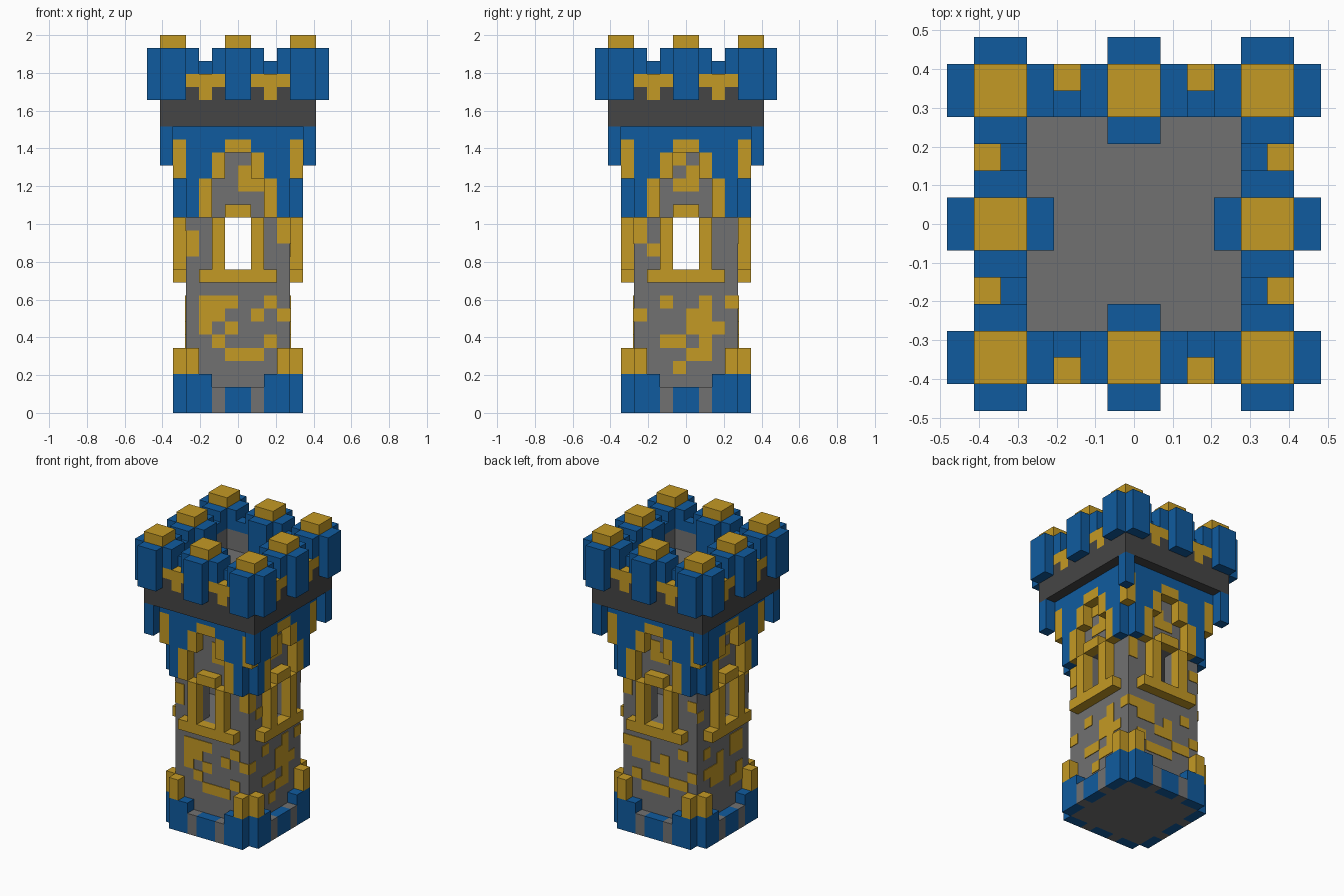
import bpy, bmesh
from mathutils import Matrix, Vector
from math import pi

if "Cube" in bpy.data.objects:
    bpy.data.objects.remove(bpy.data.objects["Cube"])

U = 2 / 29  # size of one block


def material(name, rgb):
    m = bpy.data.materials.new(name)
    m.use_nodes = True
    m.diffuse_color = (*rgb, 1)
    m.node_tree.nodes["Principled BSDF"].inputs["Base Color"].default_value = (*rgb, 1)
    return m


BLUE = material("blue", (0.005, 0.105, 0.345))
GOLD = material("gold", (0.55, 0.32, 0.018))
STONE = material("stone_grey", (0.165, 0.165, 0.165))
DARK = material("dark_grey", (0.06, 0.06, 0.06))


def part(name, mat, boxes, mirror=False, sides=range(4)):
    """Boxes (x0, x1, y0, y1, z0, z1) in blocks, made on the front and turned to each side."""
    bm = bmesh.new()
    for x0, x1, y0, y1, z0, z1 in boxes:
        spans = [(x0, x1), (-x1, -x0)] if mirror else [(x0, x1)]
        for a, b in spans:
            size = Matrix.Diagonal((b - a, y1 - y0, z1 - z0, 1))
            place = Matrix.Translation(Vector((a + b, y0 + y1, z0 + z1)) / 2)
            for k in sides:
                turn = Matrix.Rotation(k * pi / 2, 4, "Z")
                bmesh.ops.create_cube(bm, size=1, matrix=Matrix.Scale(U, 4) @ turn @ place @ size)
    mesh = bpy.data.meshes.new(name)
    bm.to_mesh(mesh)
    bm.free()
    mesh.materials.append(mat)
    obj = bpy.data.objects.new(name, mesh)
    bpy.context.collection.objects.link(obj)


def patches(name, side, rows):
    """Thin gold plates on one wall; each row is eight cells, keyed by height."""
    boxes = []
    for z, row in rows.items():
        for i, c in enumerate(row):
            if c == "#":
                boxes.append((i - 4, i - 3, -4.06, -4, z, z + 1))
    part(name, GOLD, boxes, sides=[side])


# Tower body with a hollow window room
part("tower_body", STONE, [(-4, 4, -4, 4, 0, 11), (-4, 4, -4, 4, 15, 22)], sides=[0])
part("window_walls", STONE, [(1, 4, -4, -3, 11, 15), (-3, -1, -4, -3, 11, 15)])

# Base skirt
part("base_corners", BLUE, [(2, 4, -5, -4, 0, 3)], mirror=True)
part("base_centre", BLUE, [(-1, 1, -5, -4, 0, 2)])
part("base_stones", STONE, [(1, 2, -5, -4, 0, 2)], mirror=True)
part("base_posts", GOLD, [(3, 4, -5, -4, 3, 5)], mirror=True)

# Window frames
part("window_jambs", GOLD, [(1, 2, -5, -4, 11, 15)], mirror=True)
part("window_sill_and_lintel", GOLD, [(-3, 3, -5, -4, 10, 11), (-1, 1, -5, -4, 15, 16)])

# Arched collar above the windows
part("collar_panels", BLUE, [(3, 4, -5, -4, 15, 18), (2, 4, -5, -4, 18, 20),
                             (1, 4, -5, -4, 20, 21)], mirror=True)
part("collar_top", BLUE, [(-5, 4, -5, -4, 21, 22)])
part("collar_corner_posts", GOLD, [(-5, -4, -5, -4, 18, 21)])
part("arch_trim", GOLD, [(2, 3, -5, -4, 15, 18), (1, 2, -5, -4, 18, 20)], mirror=True)
part("arch_keystone", GOLD, [(-1, 1, -5, -4, 20, 21)])
part("corner_pendants", BLUE, [(-6, -5, -6, -5, 19, 22)])

# Overhanging band and roof floor
part("band", DARK, [(-6, 6, -6, 6, 22, 24)], sides=[0])
part("roof_floor", STONE, [(-4, 4, -4, 4, 24, 24.06)], sides=[0])

# Parapet wall
part("parapet_lower", DARK, [(1, 2, -6, -5, 24, 25), (3, 4, -6, -5, 24, 25)], mirror=True)
part("parapet_trim", GOLD, [(1, 4, -6, -5, 25, 26), (2, 3, -6, -5, 24, 25)], mirror=True)
part("parapet_inner", STONE, [(1, 4, -5, -4, 24, 26)], mirror=True)
part("parapet_gaps", BLUE, [(2, 3, -5, -4, 26, 27)], mirror=True)

# Merlons with side wings and gold caps
part("merlon_wings", BLUE, [(1, 2, -6, -4, 26, 28), (3, 4, -6, -4, 26, 28),
                            (4, 6, -7, -6, 24, 28)], mirror=True)
part("merlon_cores", BLUE, [(-1, 1, -7, -3, 24, 28), (-6, -4, -6, -4, 24, 28)])
part("merlon_caps", GOLD, [(-1, 1, -6, -4, 28, 29), (-6, -4, -6, -4, 28, 29)])

# Gold patches on the walls
patches("front_patches", 0, {
    18: "....#...", 17: "....##..", 14: ".......#", 13: "#......#", 12: "#.......",
    8: ".###..#.", 7: ".##..#.#", 6: ".#.#....", 5: "..#...#.", 4: "...###.."})
patches("right_patches", 1, {
    19: "...#....", 18: "....#...", 17: "...##...", 14: "#.......", 13: "#.......", 12: ".#......",
    8: "..#..#.#", 7: "#...##..", 6: "....###.", 5: "..##.#..", 4: "....##.#", 3: "...#...."})
patches("back_patches", 2, {
    18: "...#....", 17: "...##...", 14: "#.......", 13: "#......#",
    8: "###...#.", 7: ".##.#...", 6: "...##..#", 5: ".#...##.", 4: "..###..."})
patches("left_patches", 3, {
    19: "....#...", 17: "...##...", 14: ".......#", 12: "#.......",
    8: ".#...##.", 7: "...#.##.", 6: ".###....", 5: "..##..#.", 4: "#....##."})
